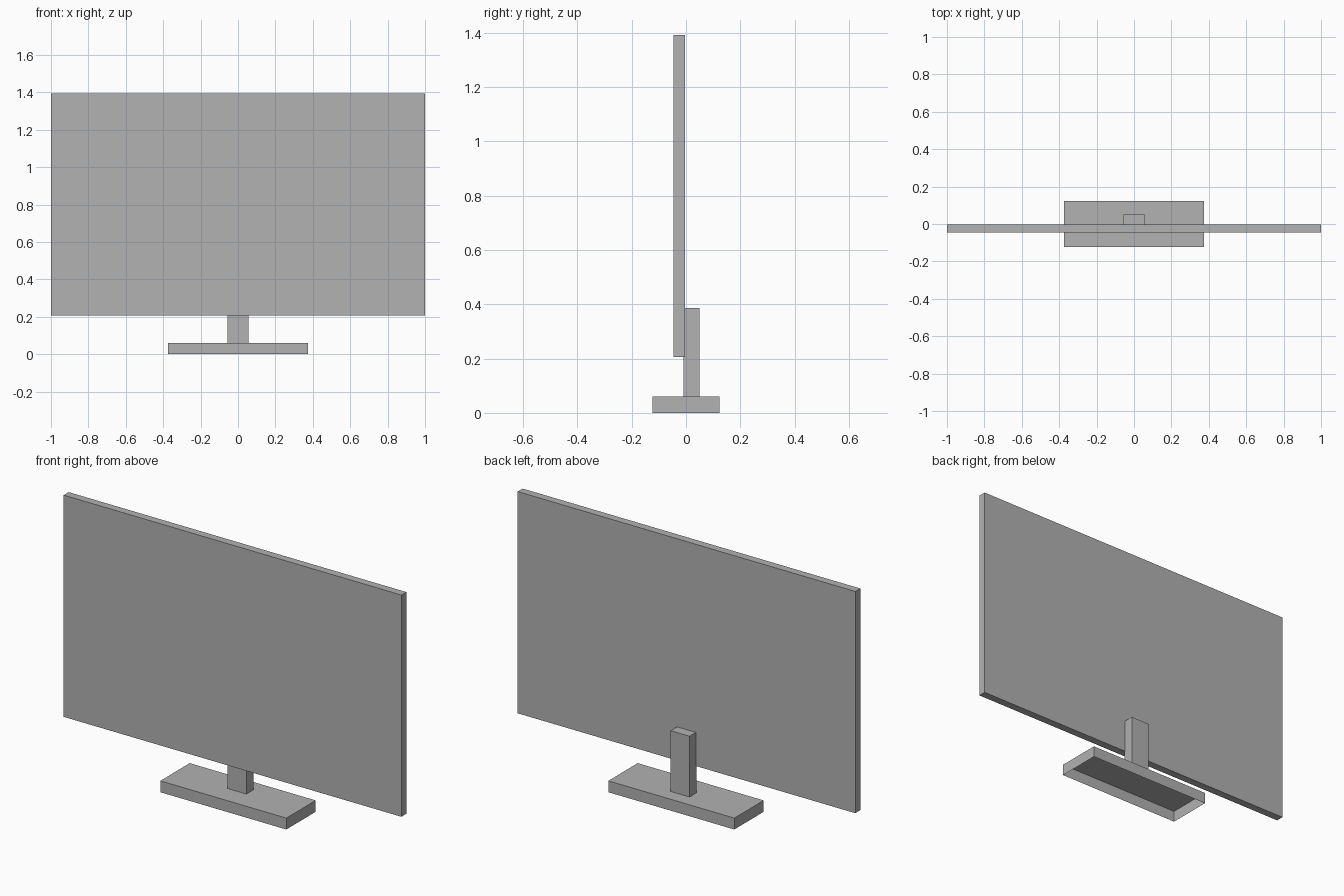
import bpy
import bmesh
from mathutils import Matrix, Vector

cube = bpy.data.objects.get("Cube")
if cube:
    bpy.data.objects.remove(cube, do_unlink=True)

# One plain grey for everything
grey = bpy.data.materials.new("plain_grey")
grey.use_nodes = True
colour = (0.445, 0.445, 0.445, 1)
grey.diffuse_color = colour
grey.node_tree.nodes["Principled BSDF"].inputs["Base Color"].default_value = colour


def box(name, low, high, open_bottom=False):
    """Flat-sided box between two corners, optionally without its underside."""
    low, high = Vector(low), Vector(high)
    bm = bmesh.new()
    place = Matrix.Translation((low + high) / 2) @ Matrix.Diagonal((*(high - low), 1))
    bmesh.ops.create_cube(bm, size=1, matrix=place)
    if open_bottom:
        bm.normal_update()
        under = [f for f in bm.faces if f.normal.z < -0.5]
        bmesh.ops.delete(bm, geom=under, context="FACES_ONLY")
    mesh = bpy.data.meshes.new(name)
    bm.to_mesh(mesh)
    bm.free()
    mesh.materials.append(grey)
    obj = bpy.data.objects.new(name, mesh)
    bpy.context.collection.objects.link(obj)
    return obj


# Hollow base shell, open underneath
box("base", (-0.373, -0.124, 0), (0.373, 0.124, 0.061), open_bottom=True)

# Upright post standing on the base, slightly sunk into the panel's back
box("stand_post", (-0.056, -0.009, 0.061), (0.056, 0.05, 0.386), open_bottom=True)

# Wide thin screen panel
box("screen_panel", (-1, -0.046, 0.206), (1, -0.004, 1.393))
